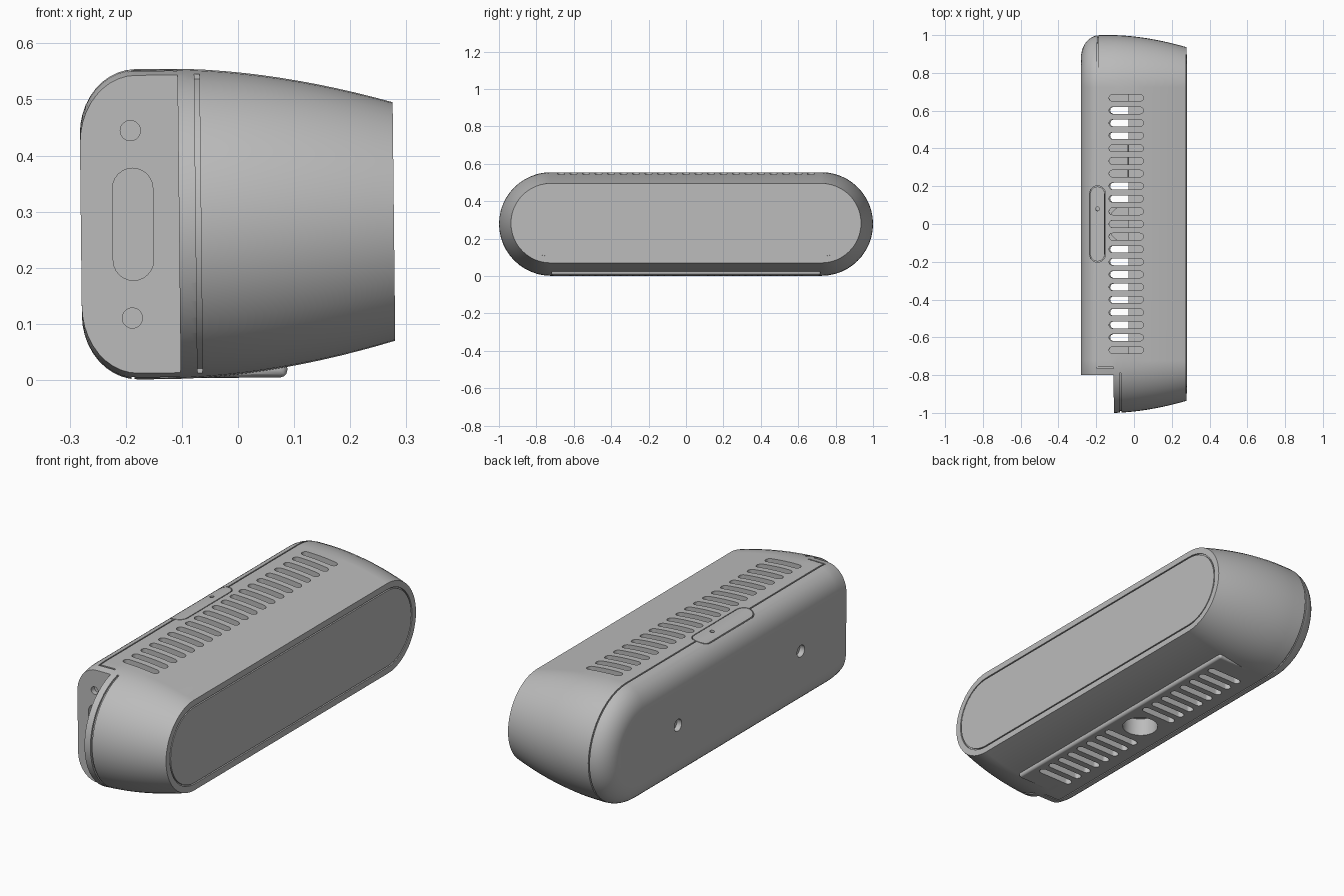
import bpy, bmesh, math
from mathutils import Matrix, Vector

cube = bpy.data.objects.get("Cube")
if cube:
    bpy.data.objects.remove(cube, do_unlink=True)

grey = bpy.data.materials.new("body grey")
grey.use_nodes = True
grey.diffuse_color = (0.5, 0.5, 0.5, 1)
grey.node_tree.nodes["Principled BSDF"].inputs["Base Color"].default_value = (0.5, 0.5, 0.5, 1)

MID, STRAIGHT, RADIUS = 0.2795, 0.7235, 0.2765
SLOT_X, PITCH = -0.04, 0.0668


def finish(bm, name):
    bmesh.ops.recalc_face_normals(bm, faces=bm.faces)
    mesh = bpy.data.meshes.new(name)
    bm.to_mesh(mesh)
    bm.free()
    mesh.materials.append(grey)
    obj = bpy.data.objects.new(name, mesh)
    bpy.context.collection.objects.link(obj)
    return obj


def stadium(half, r, n=24):
    """Outline of a bar with round ends, long along its first axis."""
    pts = []
    for side in (1, -1):
        for i in range(n + 1):
            a = math.pi * i / n - math.pi / 2
            pts.append((side * (half + r * math.cos(a)), side * r * math.sin(a)))
    return pts


def loft(name, profile, closed=False):
    """Skin of stadium rings at (x, inset) stations."""
    bm = bmesh.new()
    rings = [[bm.verts.new((x, u, MID + v)) for u, v in stadium(STRAIGHT, RADIUS - inset)]
             for x, inset in profile]
    pairs = list(zip(rings, rings[1:]))
    if closed:
        pairs.append((rings[-1], rings[0]))
    else:
        bm.faces.new(rings[0])
        bm.faces.new(rings[-1])
    for a, b in pairs:
        for i in range(len(a)):
            j = (i + 1) % len(a)
            bm.faces.new((a[i], a[j], b[j], b[i]))
    return finish(bm, name)


def prisms(name, outlines, direction):
    """Extrude one or more flat outlines into solids."""
    bm = bmesh.new()
    for pts in outlines:
        face = bm.faces.new([bm.verts.new(p) for p in pts])
        out = bmesh.ops.extrude_face_region(bm, geom=[face])
        moved = [g for g in out["geom"] if isinstance(g, bmesh.types.BMVert)]
        bmesh.ops.translate(bm, verts=moved, vec=Vector(direction))
    return finish(bm, name)


def box(name, lo, hi, bevel=0):
    bm = bmesh.new()
    bmesh.ops.create_cube(bm, size=1)
    for v in bm.verts:
        v.co = [lo[k] if v.co[k] < 0 else hi[k] for k in range(3)]
    if bevel:
        bmesh.ops.bevel(bm, geom=bm.edges[:], offset=bevel, segments=3,
                        profile=0.5, affect='EDGES')
    return finish(bm, name)


def combine(target, tool, op='DIFFERENCE', keep=False):
    mod = target.modifiers.new("combine", 'BOOLEAN')
    mod.operation, mod.object, mod.solver = op, tool, 'EXACT'
    graph = bpy.context.evaluated_depsgraph_get()
    mesh = bpy.data.meshes.new_from_object(target.evaluated_get(graph))
    target.modifiers.clear()
    target.data = mesh
    if not keep:
        bpy.data.objects.remove(tool, do_unlink=True)
    return target


def hull_profile():
    back = [(-0.18 - 0.1 * math.cos(t), 0.115 * (1 - math.sin(t)))
            for t in (math.pi / 2 * i / 10 for i in range(11))]
    front = [(x, 0.064 * ((x + 0.12) / 0.398) ** 1.8)
             for x in (-0.12 + 0.398 * i / 12 for i in range(13))]
    return back + front


def groove(x0, x1, out, deep):
    return loft("groove", [(x0, out), (x1, out), (x1, deep), (x0, deep)], closed=True)


# Outer housing, hollowed, with the rear corner notched out
body = loft("housing", hull_profile())
clip = loft("top_clip", hull_profile())
combine(body, box("notch", (-0.4, -1.2, -0.2), (-0.105, -0.8, 0.8)))
cavity = loft("cavity", [(-0.24, 0.12), (-0.2, 0.06), (-0.16, 0.04), (-0.05, 0.04),
                         (0.1, 0.062), (0.235, 0.1)])
combine(cavity, box("notch_wall", (-0.4, -1.2, -0.2), (-0.065, -0.76, 0.8)))
combine(body, cavity)

# Foot pad with tripod socket boss
combine(body, box("pad", (-0.17, -0.72, 0.004), (0.085, 0.72, 0.05), 0.012), 'UNION')
circle = [(math.cos(math.tau * i / 40), math.sin(math.tau * i / 40)) for i in range(40)]
ring = lambda r, z: [(SLOT_X + r * c, r * s, z) for c, s in circle]
combine(body, prisms("boss", [ring(0.1, 0.02)], (0, 0, 0.1)), 'UNION')
combine(body, prisms("socket", [ring(0.08, -0.05)], (0, 0, 0.14)))

# Vent slots above and below
bar = stadium(0.073, 0.018, 8)
vent = lambda k, z: [(SLOT_X + 0.002 + u, k * PITCH + v, z) for u, v in bar]
combine(body, prisms("top_vents", [vent(k, 0.48) for k in range(-10, 11)], (0, 0, 0.2)))
combine(body, prisms("bottom_vents", [vent(k, -0.05) for k in range(-9, 10) if abs(k) > 1],
                     (0, 0, 0.14)))

# Cover seam, its jog at the notch, and the seam on the exposed end
seam = groove(-0.193, -0.187, -0.02, 0.008)
combine(seam, box("trim", (-0.4, -1.2, -0.2), (0, -0.765, 0.8)))
combine(body, seam)
end_seam = groove(-0.075, -0.066, -0.02, 0.01)
combine(end_seam, box("trim", (-0.2, -0.79, -0.2), (0, 1.2, 0.8)))
combine(body, end_seam)
for z in (-0.02, 0.538):
    combine(body, box("jog", (-0.193, -0.765, z), (-0.106, -0.758, z + 0.04)))

# Front panel outline
combine(body, groove(0.27, 0.3, 0.093, 0.099))

# Rear mounting holes
combine(body, prisms("rear_holes", [[(-0.3, y + 0.028 * c, MID + 0.028 * s) for c, s in circle]
                                    for y in (-0.46, 0.46)], (0.045, 0, 0)))

# Connector recesses in the notch wall
port = [(-0.187 + v, -0.81, MID + u) for u, v in stadium(0.064, 0.036, 12)]
screws = [[(-0.19 + 0.018 * c, -0.81, MID + dz + 0.018 * s) for c, s in circle]
          for dz in (-0.167, 0.167)]
combine(body, prisms("ports", [port] + screws, (0, 0.035, 0)))

# Flush clip on the top edge with a pin hole
tab = lambda r: [(-0.19 + v, u, 0.515) for u, v in stadium(0.16, r, 12)]
combine(body, prisms("clip_pocket", [tab(0.042)], (0, 0, 0.1)))
combine(clip, prisms("clip_outline", [tab(0.038)], (0, 0, 0.1)), 'INTERSECT')
combine(clip, prisms("pin", [[(-0.19 + 0.01 * c, 0.08 + 0.01 * s, 0.535)
                              for c, s in circle]], (0, 0, 0.1)))

# Parts inside, glimpsed through the vents
inner_frame = box("inner_frame", (-0.028, -0.74, 0.1), (0.2, 0.74, 0.46))
inner_module = box("inner_module", (-0.2, 0.235, 0.1), (-0.03, 0.44, 0.46))

# Slight backward lean and smooth shading
parts = [body, clip, inner_frame, inner_module]
bpy.ops.object.select_all(action='DESELECT')
for obj in parts:
    obj.data.transform(Matrix.Translation((0.003, 0, 0)) @ Matrix.Rotation(-0.011, 4, 'Y'))
    obj.select_set(True)
bpy.context.view_layer.objects.active = body
bpy.ops.object.shade_smooth_by_angle(angle=math.radians(30))
for obj in parts:
    weighted = obj.modifiers.new("weighted normals", 'WEIGHTED_NORMAL')
    weighted.keep_sharp = True
